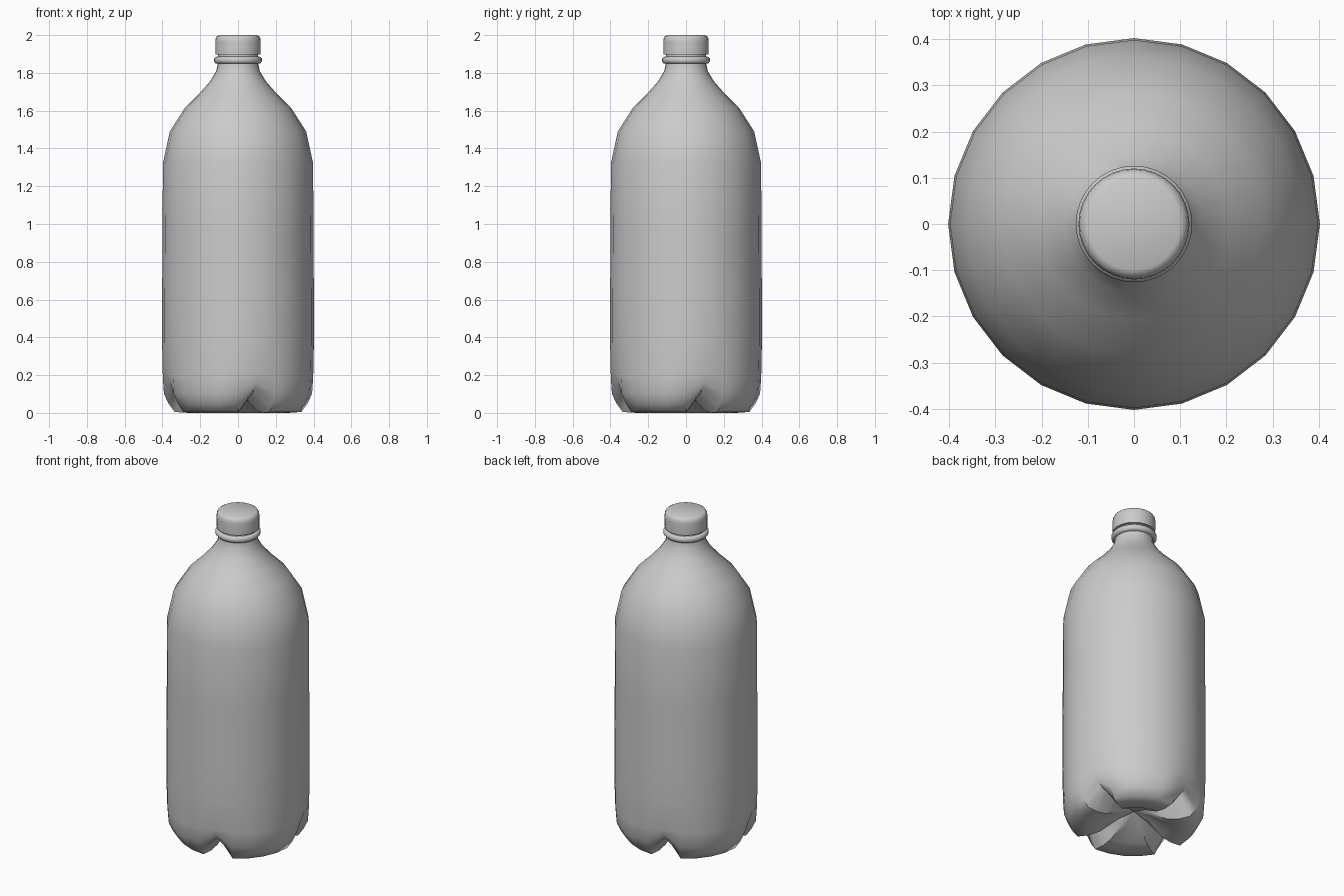
import bpy, bmesh, math

if "Cube" in bpy.data.objects:
    bpy.data.objects.remove(bpy.data.objects["Cube"])

SIDES = 24


def lathe(name, columns, sides=SIDES):
    """Spin (radius, z) profiles; columns(i) gives the profile of column i.
    A radius of 0 at either end closes the surface with a pole."""
    bm = bmesh.new()
    rows = len(columns(0))
    grid = []
    for j in range(rows):
        if columns(0)[j][0] == 0:
            grid.append([bm.verts.new((0, 0, columns(0)[j][1]))] * sides)
            continue
        ring = []
        for i in range(sides):
            a = 2 * math.pi * i / sides
            r, z = columns(i)[j]
            ring.append(bm.verts.new((r * math.cos(a), r * math.sin(a), z)))
        grid.append(ring)
    for j in range(rows - 1):
        for i in range(sides):
            k = (i + 1) % sides
            quad = [grid[j][i], grid[j][k], grid[j + 1][k], grid[j + 1][i]]
            bm.faces.new(list(dict.fromkeys(quad)))
    bmesh.ops.recalc_face_normals(bm, faces=bm.faces)
    mesh = bpy.data.meshes.new(name)
    bm.to_mesh(mesh)
    bm.free()
    obj = bpy.data.objects.new(name, mesh)
    bpy.context.collection.objects.link(obj)
    bpy.ops.object.select_all(action='DESELECT')
    obj.select_set(True)
    bpy.context.view_layer.objects.active = obj
    bpy.ops.object.shade_smooth_by_angle(angle=math.radians(50))
    return obj


# Bottle body: shared wall and shoulder, four feet split by narrow grooves
foot = [(0, 0.10), (0.10, 0.065), (0.20, 0.012), (0.265, 0.0),
        (0.335, 0.005), (0.368, 0.05), (0.392, 0.10), (0.398, 0.19)]
groove = [(0, 0.10), (0.10, 0.10), (0.20, 0.10), (0.26, 0.102),
          (0.305, 0.108), (0.345, 0.13), (0.37, 0.155), (0.393, 0.20)]
wall = [(0.402, 0.38), (0.402, 0.60), (0.399, 0.95), (0.398, 1.32),
        (0.361, 1.49), (0.281, 1.615), (0.205, 1.69), (0.148, 1.755),
        (0.115, 1.81), (0.107, 1.85), (0.107, 1.91)]
lathe("bottle_body", lambda i: (groove if i % 6 == 1 else foot) + wall)

# Neck ring
ring = [(0.100, 1.848), (0.118, 1.850), (0.126, 1.860),
        (0.126, 1.875), (0.118, 1.885), (0.100, 1.887)]
lathe("neck_ring", lambda i: ring, 32)

# Screw cap with rounded top edge
cap = [(0, 1.897), (0.119, 1.897), (0.120, 1.965), (0.118, 1.982),
       (0.111, 1.994), (0.100, 2.0), (0, 2.0)]
lathe("screw_cap", lambda i: cap, 32)
